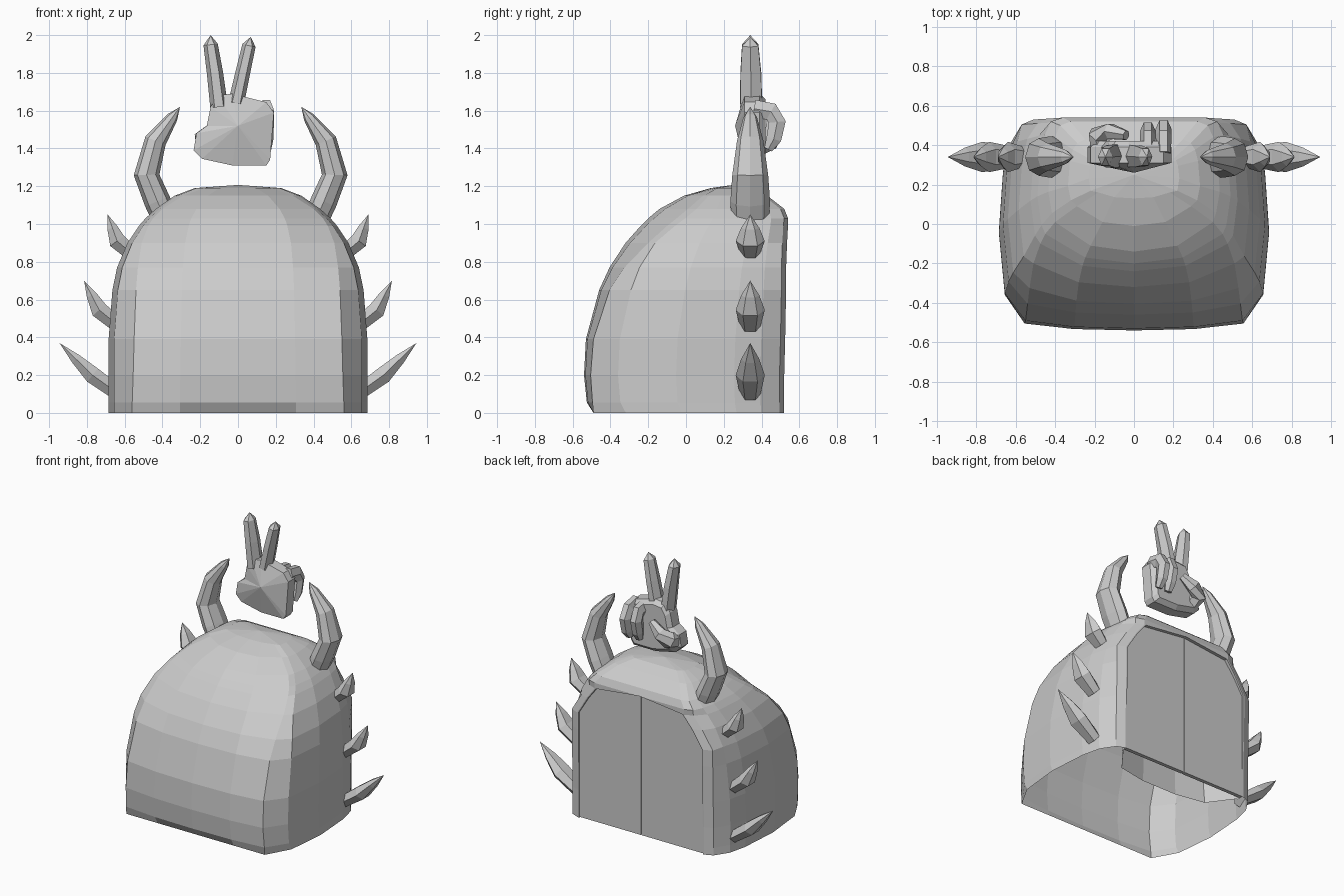
import bpy, bmesh, math
from mathutils import Vector

if "Cube" in bpy.data.objects:
    bpy.data.objects.remove(bpy.data.objects["Cube"], do_unlink=True)

# Single stone grey material
grey = bpy.data.materials.new("stone grey")
grey.use_nodes = True
COL = (0.6, 0.6, 0.6, 1)
grey.diffuse_color = COL
grey.node_tree.nodes["Principled BSDF"].inputs["Base Color"].default_value = COL


def finish(name, bm):
    bmesh.ops.remove_doubles(bm, verts=bm.verts, dist=0.0005)
    bmesh.ops.recalc_face_normals(bm, faces=bm.faces)
    me = bpy.data.meshes.new(name)
    bm.to_mesh(me)
    bm.free()
    me.materials.append(grey)
    ob = bpy.data.objects.new(name, me)
    bpy.context.collection.objects.link(ob)
    return ob


def tube(name, pts, wide, n=6):
    """Faceted tube; pts are (x, y, z, radius along wide, other radius), zero radius = tip."""
    bm = bmesh.new()
    P = [Vector(p[:3]) for p in pts]
    rings = []
    for i, p in enumerate(pts):
        t = (P[min(i + 1, len(P) - 1)] - P[max(i - 1, 0)]).normalized()
        u = Vector(wide)
        u = (u - t * u.dot(t)).normalized()
        v = t.cross(u)
        if p[3] == 0:
            rings.append([bm.verts.new(P[i])])
        else:
            rings.append([bm.verts.new(P[i] + u * p[3] * math.cos(k * math.tau / n)
                                       + v * p[4] * math.sin(k * math.tau / n)) for k in range(n)])
    for a, b in zip(rings, rings[1:]):
        for k in range(n):
            j = (k + 1) % n
            bm.faces.new((a[k], a[j], b[0]) if len(b) == 1 else (a[k], a[j], b[j], b[k]))
    bm.faces.new(rings[0])
    if len(rings[-1]) > 1:
        bm.faces.new(rings[-1])
    return finish(name, bm)


def prism(name, outline, y0, y1):
    """Extrude an (x, z) outline from y0 to y1."""
    bm = bmesh.new()
    f = bm.faces.new([bm.verts.new((x, y0, z)) for x, z in outline])
    ext = bmesh.ops.extrude_face_region(bm, geom=[f])
    for v in ext["geom"]:
        if isinstance(v, bmesh.types.BMVert):
            v.co.y = y1
    return finish(name, bm)


# Domed shell: horizontal slices
# (z, front y, back y, half width, front panel half width, panel corner setback, doorway half width)
LEVELS = [
    (0.00, -0.49, 0.52, 0.685, 0.56, 0.00, 0.50),
    (0.055, -0.525, 0.52, 0.685, 0.56, 0.03, 0.50),
    (0.20, -0.54, 0.52, 0.685, 0.555, 0.035, 0.50),
    (0.39, -0.53, 0.525, 0.685, 0.55, 0.04, 0.50),
    (0.65, -0.46, 0.53, 0.665, 0.54, 0.055, 0.50),
    (0.77, -0.405, 0.53, 0.64, 0.53, 0.08, 0.50),
    (0.90, -0.32, 0.535, 0.585, 0.51, 0.12, 0.42),
    (0.99, -0.24, 0.54, 0.525, 0.475, 0.14, 0.35),
    (1.03, -0.20, 0.54, 0.49, 0.45, 0.15, 0.0),
    (1.08, -0.14, 0.52, 0.435, 0.40, 0.15, 0.0),
    (1.15, -0.01, 0.43, 0.335, 0.29, 0.10, 0.0),
    (1.19, 0.13, 0.35, 0.23, 0.18, 0.03, 0.0),
]
CLOSED = 8  # first slice above the doorway
bm = bmesh.new()
for s in (1, -1):
    rows = []
    for i, (z, f, b, w, c, o, d) in enumerate(LEVELS):
        L = b - f
        if i < CLOSED:
            back = [(min(d + 0.07, w * 0.9), b - 0.025), (d + 0.01, b)]
        else:
            back = [(w * 0.86, b - 0.02), (w * 0.74, b)]
        plan = [(0, f), (c * 0.55, f + o * 0.2), (c, f + o), (w * 0.957, f + max(L * 0.17, o * 1.3)),
                (w, f + L * 0.46), (w * 0.97, f + L * 0.75), (w * 0.925, f + L * 0.88),
                *back, (d, b), (d, b - 0.05)]
        rows.append([bm.verts.new((s * x, y, z)) for x, y in plan])
    for i, (a, b) in enumerate(zip(rows, rows[1:])):
        for k in range(len(a) - 1 if i < CLOSED else len(a) - 2):
            bm.faces.new((a[k], a[k + 1], b[k + 1], b[k]))
    crown = bm.verts.new((0, 0.25, 1.207))
    for k in range(len(rows[-1]) - 2):
        bm.faces.new((rows[-1][k], rows[-1][k + 1], crown))
bmesh.ops.dissolve_degenerate(bm, dist=0.0005, edges=bm.edges)
bmesh.ops.delete(bm, geom=[v for v in bm.verts if not v.link_faces], context="VERTS")
finish("domed_shell", bm)

# Small chamber behind the doors, open at the bottom
bm = bmesh.new()
plan = [(0.5, 0.49), (0.36, 0.3), (0.14, 0.26), (-0.14, 0.26), (-0.36, 0.3), (-0.5, 0.49)]
low = [bm.verts.new((x, y, 0)) for x, y in plan]
top = [bm.verts.new((x * 0.8, y, 0.85)) for x, y in plan]
for k in range(5):
    bm.faces.new((low[k], low[k + 1], top[k + 1], top[k]))
bm.faces.new(top)
finish("inner_chamber", bm)

for s, side, dx in ((1, "left", 0), (-1, "right", 0.028)):
    # Door leaf with a narrow centre seam
    prism(side + "_door", [(s * x, z) for x, z in
          ((0.003, 0.005), (0.505, 0.005), (0.505, 0.775), (0.355, 1.0), (0.003, 1.035))], 0.49, 0.517)
    # Curved horn
    tube(side + "_horn", [(s * x + dx, 0.34, z, ry, rx) for x, z, ry, rx in
         ((0.415, 1.03, 0.10, 0.068), (0.455, 1.12, 0.105, 0.07), (0.512, 1.26, 0.095, 0.068),
          (0.465, 1.44, 0.07, 0.058), (0.375, 1.565, 0.036, 0.03), (0.335, 1.62, 0, 0))], (0, 1, 0), 8)
    # Side spikes: root, bend, tip
    for name, root, bend, tip in (("upper", (0.57, 0.85), (0.64, 0.91), (0.69, 1.05)),
                                  ("middle", (0.63, 0.46), (0.735, 0.545), (0.815, 0.70)),
                                  ("lower", (0.63, 0.10), (0.77, 0.20), (0.945, 0.37))):
        near = [b + (t - b) * 0.5 for b, t in zip(bend, tip)]
        tube(f"{side}_{name}_spike", [(s * root[0], 0.34, root[1], 0.055, 0.045),
                                      (s * bend[0], 0.34, bend[1], 0.077, 0.052),
                                      (s * near[0], 0.34, near[1], 0.048, 0.032),
                                      (s * tip[0], 0.34, tip[1], 0, 0)], (0, 1, 0))

# Palm with a bulging front and chamfered back
OUT = [(-0.11, 1.68), (-0.03, 1.69), (0.15, 1.645), (0.19, 1.59), (0.17, 1.34), (0.15, 1.31),
       (-0.03, 1.31), (-0.19, 1.345), (-0.235, 1.39), (-0.22, 1.48), (-0.165, 1.52), (-0.145, 1.62)]
bm = bmesh.new()
fr = [bm.verts.new((x, 0.31, z)) for x, z in OUT]
mid = [bm.verts.new((x, 0.39, z)) for x, z in OUT]
bk = [bm.verts.new((x * 0.85, 0.42, 1.5 + (z - 1.5) * 0.85)) for x, z in OUT]
peak = bm.verts.new((0.0, 0.26, 1.52))
for k in range(len(OUT)):
    j = (k + 1) % len(OUT)
    bm.faces.new((fr[k], fr[j], peak))
    bm.faces.new((fr[k], fr[j], mid[j], mid[k]))
    bm.faces.new((mid[k], mid[j], bk[j], bk[k]))
bm.faces.new(bk)
finish("palm", bm)

# Two raised fingers
tube("index_finger", [(-0.10, 0.345, 1.62, 0.047, 0.068), (-0.122, 0.343, 1.8, 0.043, 0.064),
                      (-0.145, 0.34, 1.95, 0.038, 0.05), (-0.145, 0.34, 2.0, 0, 0)], (1, 0, 0))
tube("middle_finger", [(-0.01, 0.345, 1.64, 0.042, 0.066), (0.025, 0.343, 1.8, 0.039, 0.062),
                       (0.058, 0.34, 1.945, 0.036, 0.05), (0.067, 0.34, 1.99, 0, 0)], (1, 0, 0))

# Two fingers curled behind the palm
for name, x, r in (("ring_finger", 0.07, -0.012), ("little_finger", 0.15, 0.0)):
    tube(name, [(x, 0.36, 1.61, 0.038, 0.055), (x, 0.45, 1.595, 0.04, 0.055),
                (x, 0.483 + r, 1.54, 0.04, 0.052), (x, 0.465 + r, 1.45, 0.038, 0.046),
                (x, 0.435, 1.395, 0.026, 0.026)], (1, 0, 0))

# Thumb folded across the back
tube("thumb", [(-0.17, 0.37, 1.42, 0.065, 0.055), (-0.18, 0.45, 1.45, 0.058, 0.055),
               (-0.12, 0.47, 1.49, 0.052, 0.044), (-0.04, 0.45, 1.55, 0.026, 0.026)], (0, 0, 1))
